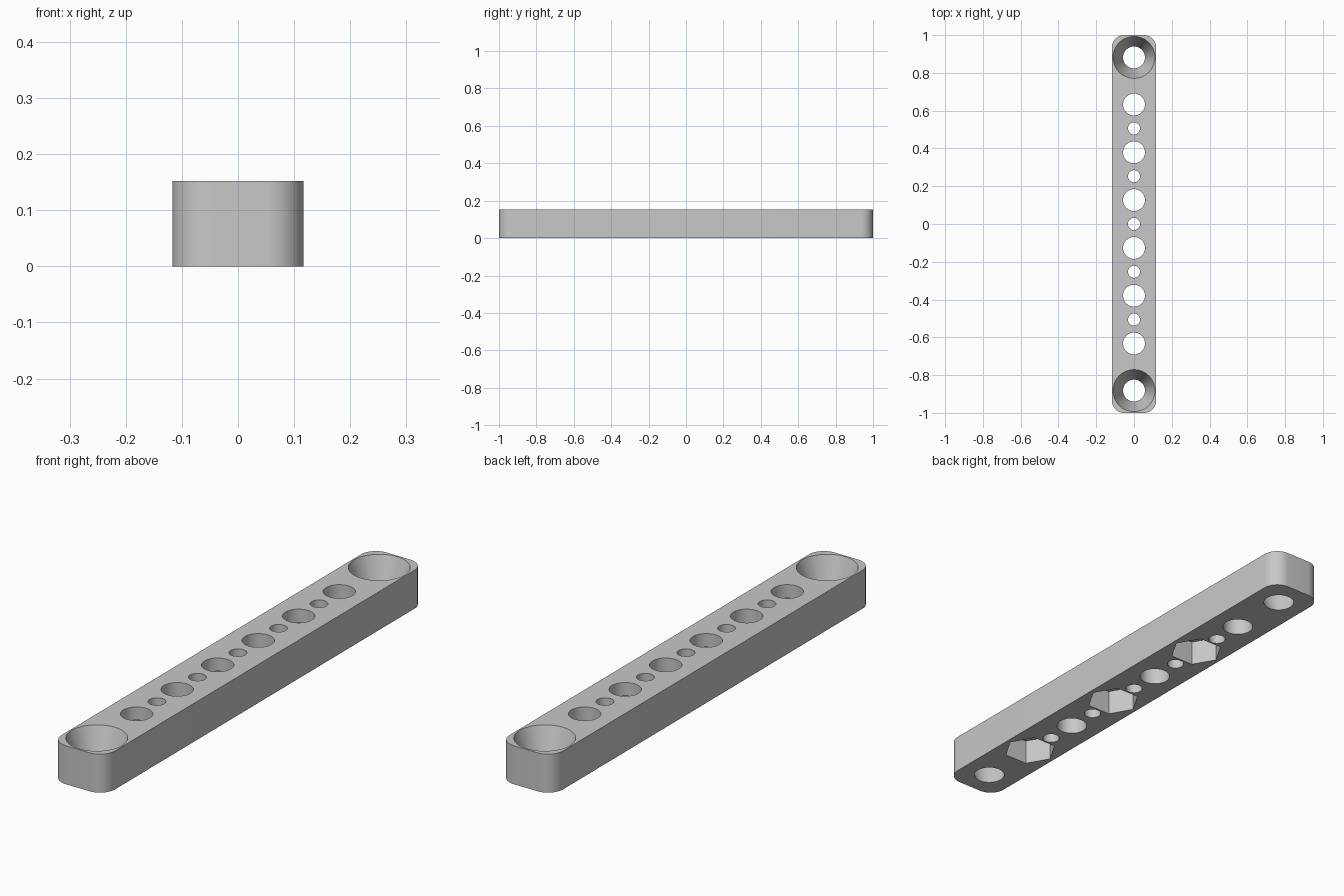
import bpy, bmesh, math

default = bpy.data.objects.get("Cube")
if default:
    bpy.data.objects.remove(default, do_unlink=True)

WIDTH, LENGTH, HEIGHT = 0.234, 2.0, 0.152
CORNER = 0.065
PITCH = 0.253          # spacing of the large holes
END_Y = 0.882          # countersunk holes
HOLE_R, SMALL_R, SINK_R = 0.058, 0.032, 0.111
NUT_R, NUT_DEPTH = 0.101, 0.1
OVER = 0.02            # cutter overshoot

grey = bpy.data.materials.new("light_grey")
grey.use_nodes = True
colour = (0.58, 0.58, 0.58, 1)
grey.diffuse_color = colour
grey.node_tree.nodes["Principled BSDF"].inputs["Base Color"].default_value = colour


def make_object(name, bm):
    bmesh.ops.recalc_face_normals(bm, faces=bm.faces)
    mesh = bpy.data.meshes.new(name)
    bm.to_mesh(mesh)
    bm.free()
    mesh.materials.append(grey)
    obj = bpy.data.objects.new(name, mesh)
    bpy.context.collection.objects.link(obj)
    return obj


# Bar: rounded rectangle outline, extruded upwards
bm = bmesh.new()
outline = []
steps = 12
for i, (sx, sy) in enumerate([(1, 1), (-1, 1), (-1, -1), (1, -1)]):
    cx, cy = sx * (WIDTH / 2 - CORNER), sy * (LENGTH / 2 - CORNER)
    for k in range(steps + 1):
        a = math.pi / 2 * (i + k / steps)
        outline.append(bm.verts.new((cx + CORNER * math.cos(a), cy + CORNER * math.sin(a), 0)))
base = bm.faces.new(outline)
top = bmesh.ops.extrude_face_region(bm, geom=[base])
bmesh.ops.translate(bm, vec=(0, 0, HEIGHT),
                    verts=[g for g in top["geom"] if isinstance(g, bmesh.types.BMVert)])
bar = make_object("drilled_bar", bm)


def cut(y, r_bottom, r_top, z0, z1, sides=48):
    """Subtract a vertical cylinder, cone or prism from the bar."""
    bm = bmesh.new()
    bmesh.ops.create_cone(bm, cap_ends=True, segments=sides,
                          radius1=r_bottom, radius2=r_top, depth=z1 - z0)
    # put a corner on the x axis whatever the primitive's start angle
    v = max(bm.verts, key=lambda p: p.co.x)
    turn = -math.atan2(v.co.y, v.co.x)
    for p in bm.verts:
        x, w = p.co.x, p.co.y
        p.co.x = x * math.cos(turn) - w * math.sin(turn)
        p.co.y = x * math.sin(turn) + w * math.cos(turn) + y
        p.co.z += (z0 + z1) / 2
    cutter = make_object("cutter", bm)
    cutter.hide_render = True
    mod = bar.modifiers.new("cut", 'BOOLEAN')
    mod.operation = 'DIFFERENCE'
    mod.solver = 'EXACT'
    mod.object = cutter
    bpy.context.view_layer.objects.active = bar
    bpy.ops.object.modifier_apply(modifier=mod.name)
    bpy.data.objects.remove(cutter, do_unlink=True)


# Large through holes, every other one with a hexagonal nut pocket below
for i in range(6):
    y = (i - 2.5) * PITCH
    cut(y, HOLE_R, HOLE_R, -OVER, HEIGHT + OVER)
    if i % 2 == 0:
        cut(y, NUT_R, NUT_R, -OVER, NUT_DEPTH, sides=6)

# Small through holes between the large ones
for i in range(-2, 3):
    cut(i * PITCH, SMALL_R, SMALL_R, -OVER, HEIGHT + OVER, sides=32)

# Conical countersunk holes at both ends
flare = (SINK_R - HOLE_R) / HEIGHT * OVER
for side in (-1, 1):
    cut(side * END_Y, HOLE_R - flare, SINK_R + flare, -OVER, HEIGHT + OVER, sides=64)

bpy.ops.object.select_all(action='DESELECT')
bar.select_set(True)
bpy.context.view_layer.objects.active = bar
bpy.ops.object.shade_smooth_by_angle(angle=math.radians(30))
